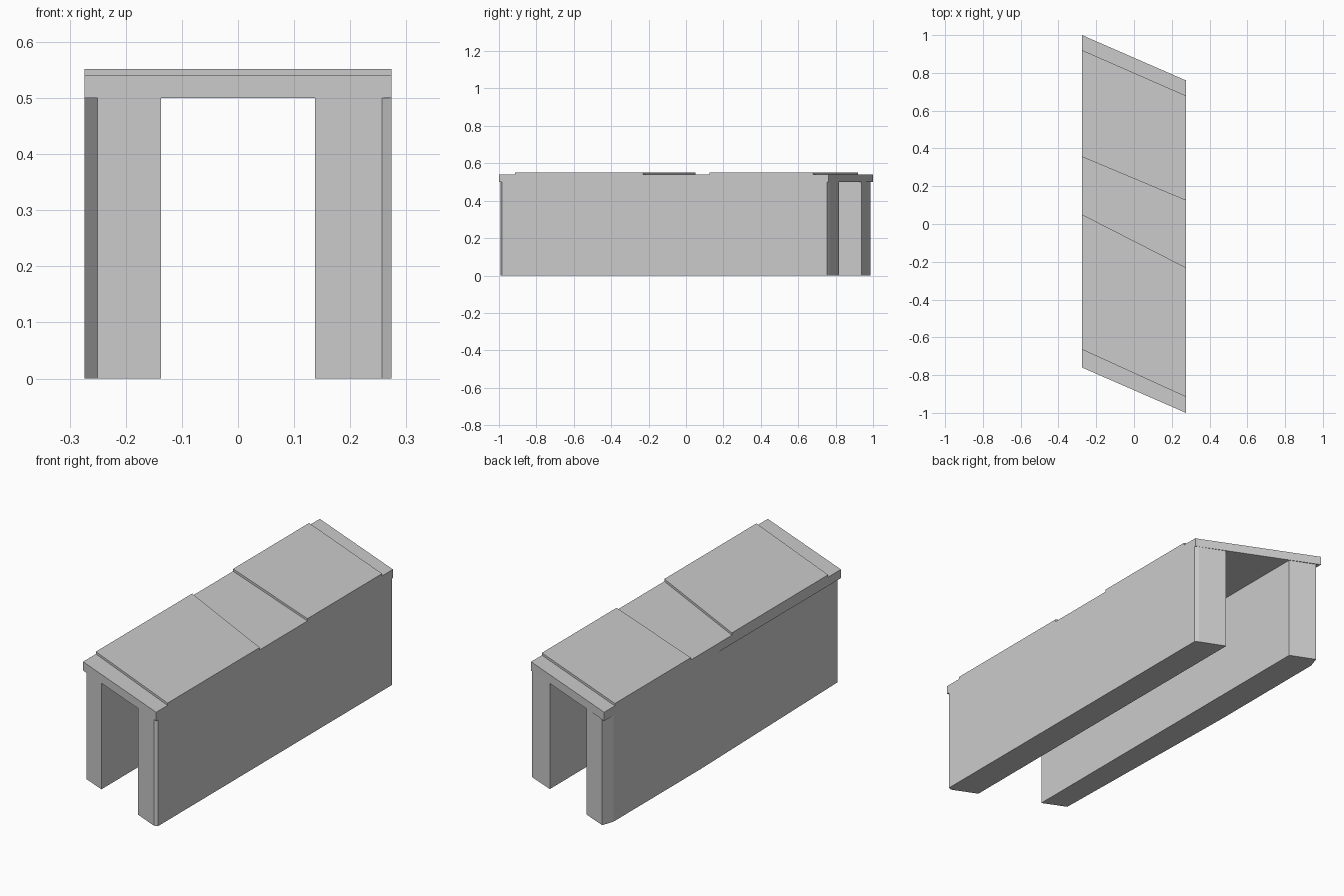
import bpy, bmesh

if "Cube" in bpy.data.objects:
    bpy.data.objects.remove(bpy.data.objects["Cube"])

SLOPE = -0.436      # skew of the bridge ends
W = 0.274           # half width


def end_y(x, side):
    """y of the skewed front (-1) or back (+1) end at x."""
    return side * 0.88 + SLOPE * x


def prism(name, outline, z0, z1):
    """Extrude a flat outline from z0 to z1."""
    bm = bmesh.new()
    face = bm.faces.new([bm.verts.new((x, y, z0)) for x, y in outline])
    top = bmesh.ops.extrude_face_region(bm, geom=[face])
    bmesh.ops.translate(bm, vec=(0, 0, z1 - z0),
                        verts=[v for v in top["geom"] if isinstance(v, bmesh.types.BMVert)])
    bmesh.ops.recalc_face_normals(bm, faces=bm.faces)
    mesh = bpy.data.meshes.new(name)
    bm.to_mesh(mesh)
    bm.free()
    obj = bpy.data.objects.new(name, mesh)
    bpy.context.collection.objects.link(obj)
    return obj


# Skewed deck slab with one clipped corner
prism("deck", [(-W, end_y(-W, -1)), (W, end_y(W, -1)), (W, 0.762),
               (0.262, end_y(0.262, 1)), (-W, end_y(-W, 1))], 0.5, 0.541)

# Raised surface plates: left start, left end, right start, right end
for name, (l0, l1, r0, r1) in {
        "front_plate": (-0.665, 0.05, -0.915, -0.23),
        "back_plate": (0.355, 0.92, 0.125, 0.68)}.items():
    prism(name, [(-W, l0), (W, r0), (W, r1), (-W, l1)], 0.541, 0.552)

# Left wall, bent outer side and chamfered back corner
prism("left_wall", [(-0.137, end_y(-0.137, -1)), (-0.137, 0.937), (-0.255, 0.987),
                    (-W, 0.93), (-W, 0.28), (-0.25, end_y(-0.25, -1))], 0, 0.5)

# Right wall, small chamfers at both outer corners
prism("right_wall", [(0.137, end_y(0.137, -1)), (0.257, end_y(0.257, -1)), (W, -0.985),
                     (W, 0.755), (0.257, 0.767), (0.137, 0.817)], 0, 0.5)
